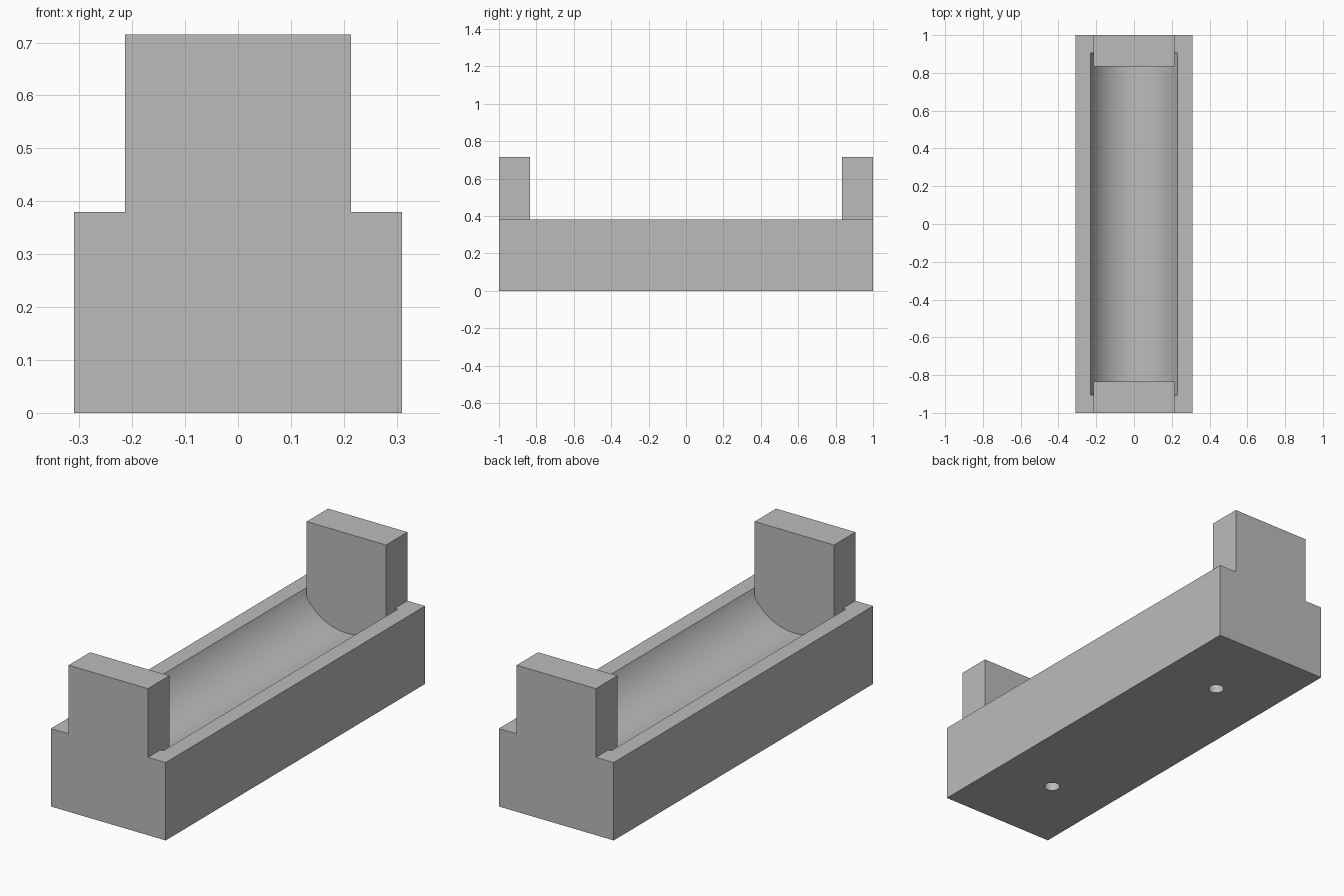
import bpy
import math

cube = bpy.data.objects.get("Cube")
if cube:
    bpy.data.objects.remove(cube, do_unlink=True)

# One plain grey for the whole body
GREY = (0.5, 0.5, 0.5, 1.0)
mat = bpy.data.materials.new("plain grey")
mat.use_nodes = True
mat.diffuse_color = GREY
mat.node_tree.nodes["Principled BSDF"].inputs["Base Color"].default_value = GREY

HALF_W, HALF_L, BASE_H = 0.31, 1.0, 0.38
POST_HALF_W, POST_DEPTH, POST_TOP = 0.214, 0.165, 0.715
TROUGH_R, TROUGH_Z, TROUGH_HALF_L = 0.25, 0.478, 0.905
HOLE_R, HOLE_Y, HOLE_DEPTH = 0.036, 0.6, 0.12


def box(name, x, y0, y1, z0, z1):
    """Box spanning -x..x, y0..y1, z0..z1."""
    bpy.ops.mesh.primitive_cube_add(size=1, location=(0, (y0 + y1) / 2, (z0 + z1) / 2))
    ob = bpy.context.object
    ob.name = name
    ob.scale = (2 * x, y1 - y0, z1 - z0)
    bpy.ops.object.transform_apply(location=True, rotation=True, scale=True)
    ob.data.materials.append(mat)
    return ob


def cylinder(name, radius, depth, location, tilt=0.0, sides=128):
    bpy.ops.mesh.primitive_cylinder_add(vertices=sides, radius=radius, depth=depth,
                                        location=location, rotation=(tilt, 0, 0))
    ob = bpy.context.object
    ob.name = name
    bpy.ops.object.transform_apply(location=True, rotation=True, scale=True)
    ob.data.materials.append(mat)
    return ob


def combine(target, tool, operation):
    """Apply a boolean and discard the tool object."""
    tool.hide_render = True
    mod = target.modifiers.new(tool.name, "BOOLEAN")
    mod.operation, mod.solver, mod.object = operation, "EXACT", tool
    bpy.context.view_layer.objects.active = target
    bpy.ops.object.modifier_apply(modifier=mod.name)
    bpy.data.objects.remove(tool, do_unlink=True)


# Base block with a round-bottomed trough
body = box("cradle_body", HALF_W, -HALF_L, HALF_L, 0, BASE_H)
combine(body, cylinder("trough_cutter", TROUGH_R, 2 * TROUGH_HALF_L,
                       (0, 0, TROUGH_Z), math.pi / 2), "DIFFERENCE")

# Upright end posts and blind holes in the underside
for side, label in ((-1, "front"), (1, "back")):
    inner, outer = sorted((side * (HALF_L - POST_DEPTH), side * HALF_L))
    combine(body, box(label + "_post", POST_HALF_W, inner, outer, 0.15, POST_TOP), "UNION")
    combine(body, cylinder(label + "_hole_cutter", HOLE_R, 2 * HOLE_DEPTH,
                           (0, side * HOLE_Y, 0), sides=48), "DIFFERENCE")

# Smooth curved surfaces, crisp edges
bpy.ops.object.select_all(action="DESELECT")
body.select_set(True)
bpy.context.view_layer.objects.active = body
bpy.ops.object.shade_smooth_by_angle(angle=math.radians(30))
